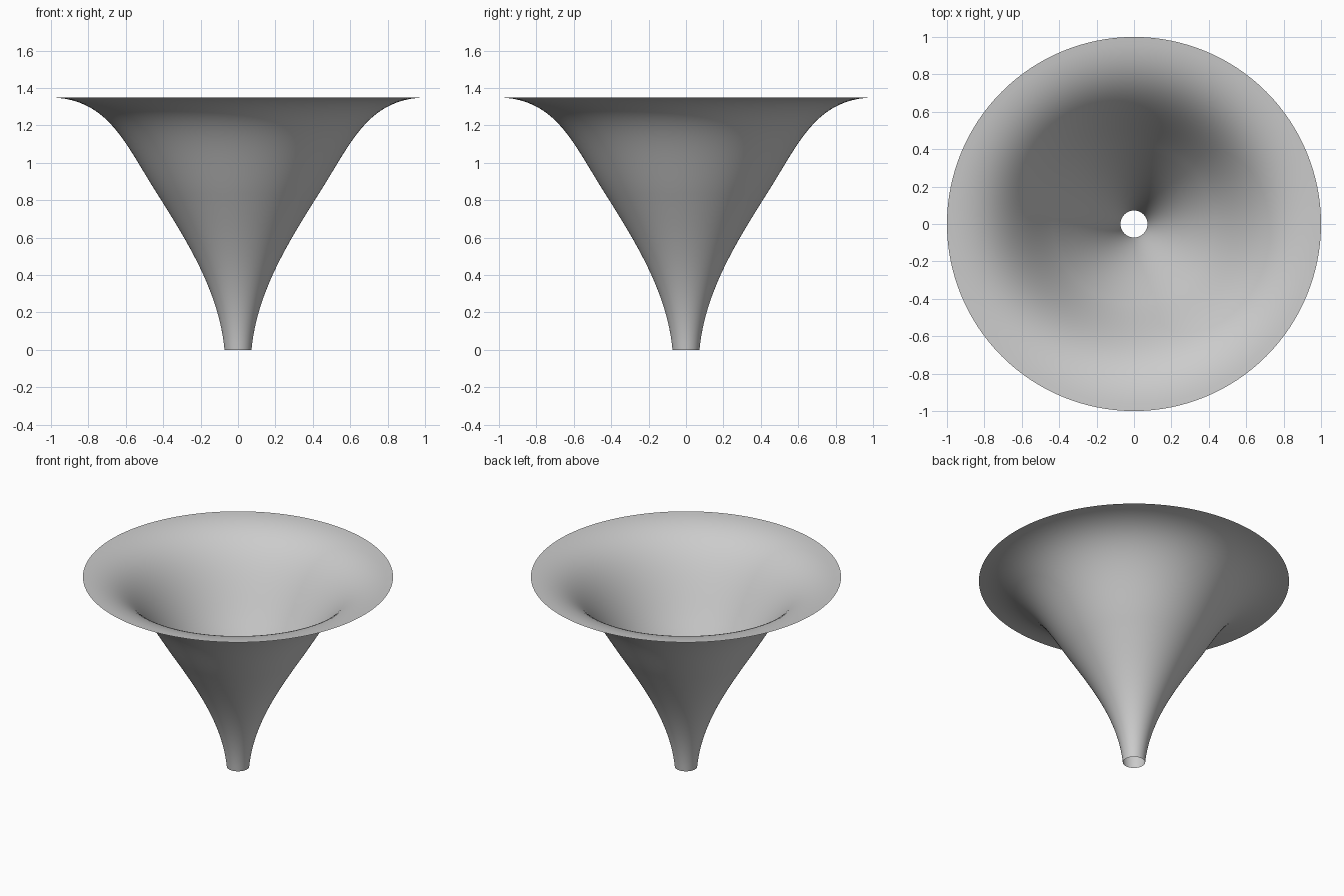
import bpy, bmesh, math
from mathutils import Vector
from mathutils.geometry import interpolate_bezier

cube = bpy.data.objects.get("Cube")
if cube:
    bpy.data.objects.remove(cube, do_unlink=True)

# Plain grey material
grey = bpy.data.materials.new("light grey")
grey.use_nodes = True
colour = (0.6, 0.6, 0.6, 1)
grey.diffuse_color = colour
grey.node_tree.nodes["Principled BSDF"].inputs["Base Color"].default_value = colour

# Profile: narrow spout sweeping out to a flat rim (radius, height)
SEGMENTS = [
    [(0.072, 0), (0.10, 0.30), (0.26, 0.56), (0.41, 0.80)],
    [(0.41, 0.80), (0.60, 1.09), (0.68, 1.34), (1.0, 1.35)],
]
profile = []
for seg in SEGMENTS:
    a, ha, hb, b = (Vector((r, 0, z)) for r, z in seg)
    points = interpolate_bezier(a, ha, hb, b, 24)
    profile += points[1:] if profile else points

# Flared funnel: open thin sheet spun around the vertical axis
bm = bmesh.new()
verts = [bm.verts.new(p) for p in profile]
edges = [bm.edges.new(pair) for pair in zip(verts, verts[1:])]
bmesh.ops.spin(bm, geom=verts + edges, cent=(0, 0, 0), axis=(0, 0, 1),
               angle=math.tau, steps=128, use_merge=True)
bmesh.ops.remove_doubles(bm, verts=bm.verts, dist=0.0001)
bmesh.ops.recalc_face_normals(bm, faces=bm.faces)
for face in bm.faces:
    face.smooth = True
mesh = bpy.data.meshes.new("flared_funnel")
bm.to_mesh(mesh)
bm.free()
mesh.materials.append(grey)
funnel = bpy.data.objects.new("flared_funnel", mesh)
bpy.context.collection.objects.link(funnel)
